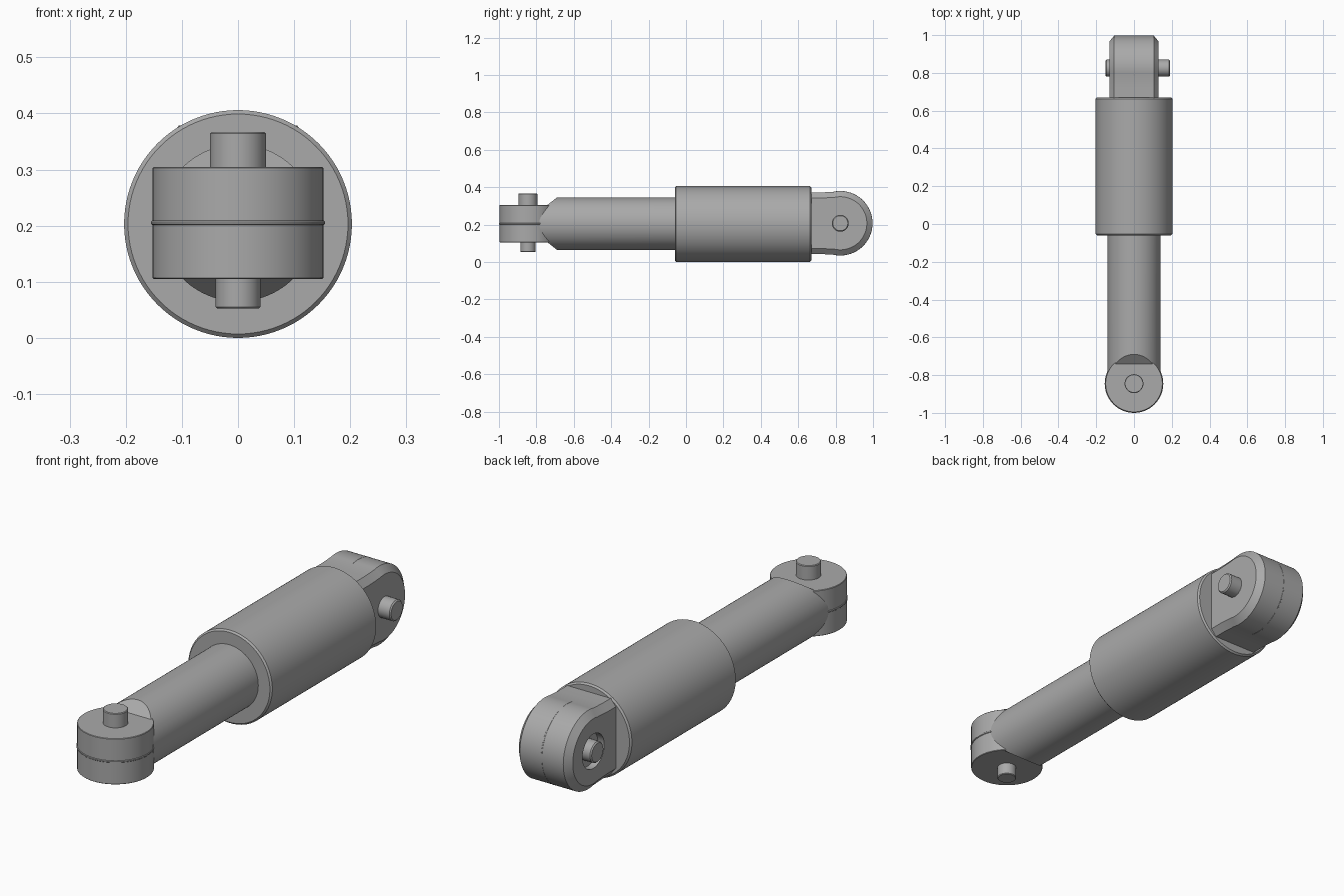
import bpy, bmesh, math
from mathutils import Matrix, Vector

cube = bpy.data.objects.get("Cube")
if cube:
    bpy.data.objects.remove(cube)

mat = bpy.data.materials.new("plain grey metal")
GREY = (0.4, 0.4, 0.4, 1)
mat.use_nodes = True
mat.diffuse_color = GREY
mat.node_tree.nodes["Principled BSDF"].inputs["Base Color"].default_value = GREY

MID = 0.205      # height of the main axis
FRONT_Y = -0.845
REAR_Y = 0.825
TURN = {"x": Matrix.Rotation(math.pi / 2, 4, "Y"),
        "y": Matrix.Rotation(-math.pi / 2, 4, "X"),
        "z": Matrix.Identity(4)}


def finish(bm, name):
    bmesh.ops.recalc_face_normals(bm, faces=bm.faces)
    mesh = bpy.data.meshes.new(name)
    bm.to_mesh(mesh)
    bm.free()
    obj = bpy.data.objects.new(name, mesh)
    bpy.context.collection.objects.link(obj)
    mesh.materials.append(mat)
    return obj


def smooth(obj):
    bpy.ops.object.select_all(action="DESELECT")
    obj.select_set(True)
    bpy.context.view_layer.objects.active = obj
    bpy.ops.object.shade_smooth_by_angle(angle=math.radians(25))


def loft(rings):
    """Skin a list of equal-length rings of points and cap both ends."""
    bm = bmesh.new()
    loops = [[bm.verts.new(p) for p in ring] for ring in rings]
    n = len(loops[0])
    for a, b in zip(loops, loops[1:]):
        for i in range(n):
            j = (i + 1) % n
            bm.faces.new((a[i], a[j], b[j], b[i]))
    bm.faces.new(loops[0])
    bm.faces.new(loops[-1])
    return bm


def turned(axis, centre, profile, sides=96):
    """Turn (radius, distance along axis) points around an axis."""
    angles = [2 * math.pi * i / sides for i in range(sides)]
    bm = loft([[(r * math.cos(a), r * math.sin(a), h) for a in angles]
               for r, h in profile])
    bm.transform(Matrix.Translation(centre) @ TURN[axis])
    return bm


def rod(r, lo, hi, bevel):
    return [(r - bevel, lo), (r, lo + bevel), (r, hi - bevel), (r - bevel, hi)]


# Main sleeve
smooth(finish(turned("y", (0, 0, 0.203), rod(0.203, -0.06, 0.67, 0.007)), "outer_sleeve"))

# Inner shaft with two flat slanting cuts at its front end
bm = turned("y", (0, 0, MID), rod(0.14, -0.785, 0.0, 0.002))
for side in (1, -1):
    cut = bmesh.ops.bisect_plane(
        bm, geom=bm.verts[:] + bm.edges[:] + bm.faces[:],
        plane_co=(0, -0.69, MID + side * 0.14),
        plane_no=Vector((0, -0.075, side * 0.095)).normalized(), clear_outer=True)
    edges = [e for e in cut["geom_cut"] if isinstance(e, bmesh.types.BMEdge)]
    bmesh.ops.holes_fill(bm, edges=edges, sides=0)
smooth(finish(bm, "inner_shaft"))

# Front eye, its seam and its upright pin
front = (0, FRONT_Y, 0)
smooth(finish(turned("z", front, rod(0.152, 0.105, 0.305, 0.002)), "front_eye"))
smooth(finish(turned("z", front, rod(0.155, 0.201, 0.209, 0.002)), "front_eye_seam"))
smooth(finish(turned("z", front, rod(0.05, 0.25, 0.367, 0.003), 48), "front_pin_top"))
smooth(finish(turned("z", front, rod(0.04, 0.052, 0.15, 0.003), 48), "front_pin_bottom"))


# Rear eye: rounded outline with a neck, bevelled towards both sides
def eye_outline(x, inset):
    half, radius = 0.165 - inset, 0.172 - inset
    pts = [(x, 0.66, -half), (x, 0.73, -half)]
    for i in range(49):
        a = math.radians(-102 + 204 * i / 48)
        pts.append((x, REAR_Y + radius * math.cos(a), radius * math.sin(a)))
    pts += [(x, 0.73, half), (x, 0.66, half)]
    return [(px, py, pz + 0.207) for px, py, pz in pts]


eye = finish(loft([eye_outline(-0.13, 0.03), eye_outline(-0.105, 0),
                   eye_outline(0.105, 0), eye_outline(0.13, 0.03)]), "rear_eye")

# Round recess on the right side of the rear eye
rear = (0, REAR_Y, 0.207)
cutter = finish(turned("x", rear, [(0.075, -0.2), (0.075, -0.1)], 48), "recess_cutter")
cutter.hide_render = True
mod = eye.modifiers.new("recess", "BOOLEAN")
mod.operation = "DIFFERENCE"
mod.object = cutter
bpy.context.view_layer.objects.active = eye
bpy.ops.object.modifier_apply(modifier=mod.name)
bpy.data.objects.remove(cutter)
smooth(eye)

# Rear seam and cross pin
smooth(finish(turned("x", rear, rod(0.1725, -0.003, 0.003, 0.001)), "rear_eye_seam"))
smooth(finish(turned("x", rear, rod(0.045, -0.15, 0.19, 0.005), 48), "rear_pin"))
